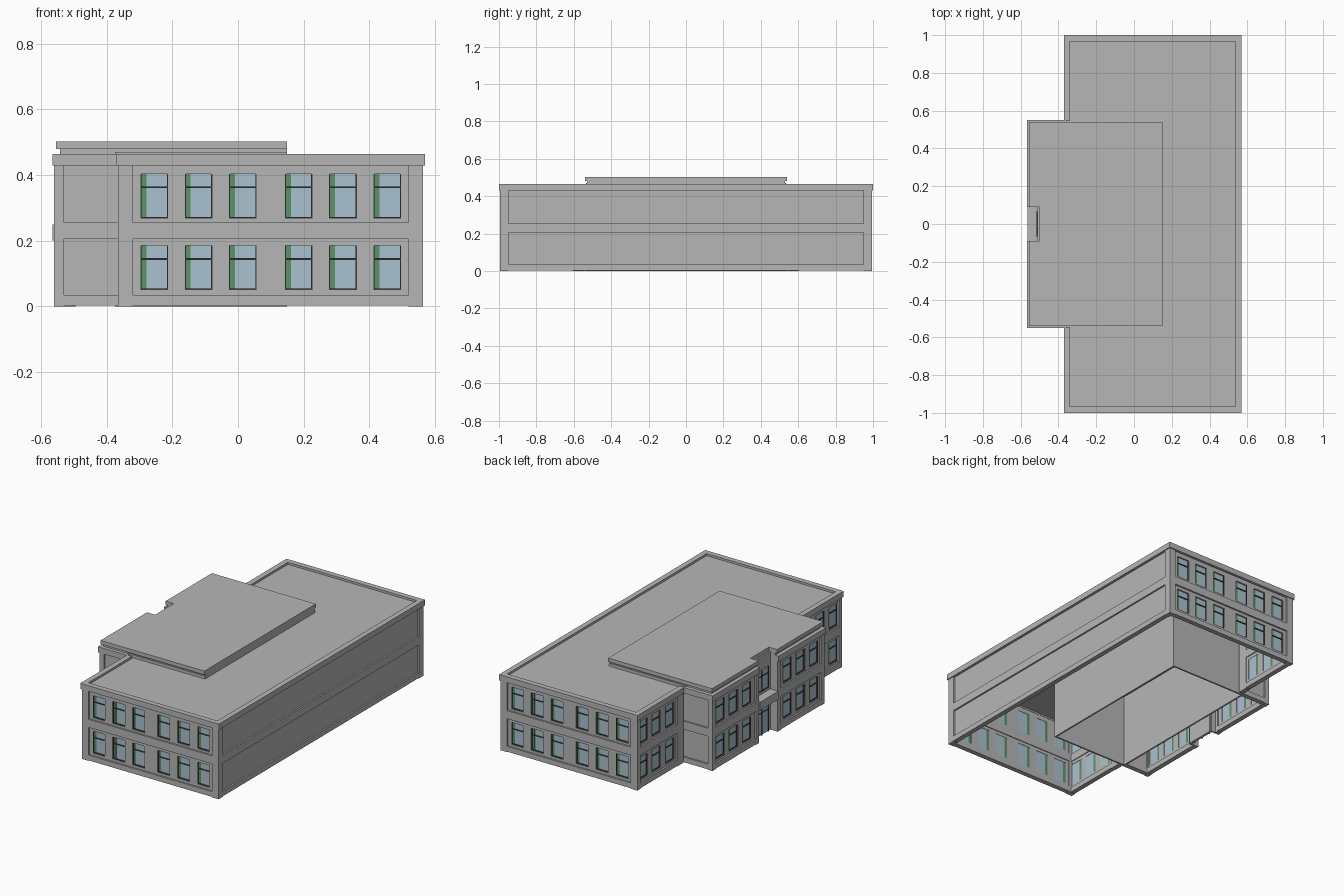
import bpy, bmesh, math
from mathutils import Matrix, Vector

if "Cube" in bpy.data.objects:
    bpy.data.objects.remove(bpy.data.objects["Cube"])


def material(name, rgb):
    m = bpy.data.materials.new(name)
    m.diffuse_color = (*rgb, 1)
    m.use_nodes = True
    m.node_tree.nodes["Principled BSDF"].inputs["Base Color"].default_value = m.diffuse_color
    return m


WALL = material("wall grey", (0.47, 0.47, 0.47))
GLASS = material("window blue", (0.40, 0.54, 0.63))
GREEN = material("curtain green", (0.11, 0.29, 0.14))
DARK = material("frame dark grey", (0.05, 0.05, 0.05))


def finish(name, bm, mat):
    me = bpy.data.meshes.new(name)
    bmesh.ops.recalc_face_normals(bm, faces=bm.faces)
    bm.to_mesh(me)
    bm.free()
    me.materials.append(mat)
    ob = bpy.data.objects.new(name, me)
    bpy.context.collection.objects.link(ob)
    return ob


def boxes(name, items, mat, frame=Matrix()):
    """Join boxes given as (x0, x1, y0, y1, z0, z1) into one object."""
    if not items:
        return
    bm = bmesh.new()
    for x0, x1, y0, y1, z0, z1 in items:
        loc = Vector(((x0 + x1) / 2, (y0 + y1) / 2, (z0 + z1) / 2))
        m = frame @ Matrix.Translation(loc) @ Matrix.Diagonal((x1 - x0, y1 - y0, z1 - z0, 1))
        bmesh.ops.create_cube(bm, size=1, matrix=m)
    finish(name, bm, mat)


def prism(name, pts, z0, z1, mat):
    bm = bmesh.new()
    f = bm.faces.new([bm.verts.new((x, y, z0)) for x, y in pts])
    r = bmesh.ops.extrude_face_region(bm, geom=[f])
    bmesh.ops.translate(bm, vec=(0, 0, z1 - z0),
                        verts=[v for v in r["geom"] if isinstance(v, bmesh.types.BMVert)])
    finish(name, bm, mat)


FLOORS = [(0.035, 0.205), (0.255, 0.43)]     # recessed panel heights
WINDOWS = [(0.05, 0.185), (0.268, 0.403)]    # window heights
HALF = 0.042


def facade(name, angle, d, u0, u1, ml, mr, centres=(), cl=0.0, cr=0.0):
    """Wall seen from outside: u runs right, d is the outer plane distance.
    ml / mr are pilaster widths, cl / cr lengthen the cornice."""
    frame = Matrix.Rotation(math.radians(angle), 4, 'Z')
    wall, glass, green, dark = [], [], [], []

    def add(lst, a, b, out, depth, z0, z1):
        lst.append((a, b, -(d + out), -(d + out) + depth, z0, z1))

    p0, p1 = u0 + ml, u1 - mr
    # pilasters, bands and cornice
    if ml:
        add(wall, u0, p0, 0, 0.03, 0, 0.43)
    if mr:
        add(wall, p1, u1, 0, 0.03, 0, 0.43)
    add(wall, p0, p1, 0, 0.03, 0.205, 0.255)
    add(wall, p0, p1, 0, 0.03, 0.003, 0.035)
    add(wall, u0 - cl, u1 + cr, 0.006, 0.033, 0.43, 0.465)
    # recessed panels with window openings
    for (z0, z1), (w0, w1) in zip(FLOORS, WINDOWS):
        if not centres:
            add(wall, p0, p1, -0.01, 0.015, z0, z1)
            continue
        add(wall, p0, p1, -0.01, 0.015, z0, w0)
        add(wall, p0, p1, -0.01, 0.015, w1, z1)
        edge = p0
        for c in sorted(centres):
            a, b = c - HALF, c + HALF
            add(wall, edge, a, -0.01, 0.015, w0, w1)
            edge = b
            add(glass, a + 0.018, b, -0.019, 0.004, w0, w1)
            add(green, a, a + 0.018, -0.018, 0.005, w0, w1)
            t = w0 + 0.092
            for q0, q1, y0, y1 in ((a, b, w0, w0 + 0.005), (a, b, t, t + 0.005),
                                   (a, a + 0.003, w0, w1), (b - 0.004, b, w0, w1)):
                add(dark, q0, q1, -0.013, 0.005, y0, y1)
        add(wall, edge, p1, -0.01, 0.015, w0, w1)
    boxes(name + "_wall", wall, WALL, frame)
    boxes(name + "_glass", glass, GLASS, frame)
    boxes(name + "_curtains", green, GREEN, frame)
    boxes(name + "_window_frames", dark, DARK, frame)


# main block end walls
ends = [-0.255, -0.12, 0.015, 0.185, 0.32, 0.455]
facade("front_end", 0, 0.994, -0.365, 0.564, 0.045, 0.044, ends, 0.006, 0.006)
facade("back_end", 180, 0.994, -0.564, 0.365, 0.044, 0.045, [-c for c in ends], 0.006, 0.006)
# long blank wall
facade("long_side", 90, 0.564, -0.994, 0.994, 0.045, 0.045)
# flanks beside the wing
flank = [0.665, 0.795, 0.92]
facade("flank_front", -90, 0.365, 0.545, 0.994, 0.06, 0.03, flank)
facade("flank_back", -90, 0.365, -0.994, -0.545, 0.03, 0.06, [-c for c in flank])

# wing: side walls, then facade halves either side of the entrance
facade("wing_side_front", 0, 0.544, -0.56, -0.365, 0.03, 0, (), 0.006, 0)
facade("wing_side_back", 180, 0.544, 0.365, 0.56, 0, 0.03, (), 0, 0.006)
wing = [0.195, 0.325, 0.455]
facade("wing_face_front", -90, 0.56, 0.09, 0.544, 0.03, 0.035, wing)
facade("wing_face_back", -90, 0.56, -0.544, -0.09, 0.035, 0.03, [-c for c in wing])

# entrance recess with balcony ledge
boxes("entrance_recess", [(-0.56, -0.50, 0.09, 0.10, 0, 0.465),
                          (-0.56, -0.50, -0.10, -0.09, 0, 0.465),
                          (-0.51, -0.495, -0.09, 0.09, 0, 0.48)], WALL)
boxes("balcony_ledge", [(-0.565, -0.50, -0.09, 0.09, 0.20, 0.25)], WALL)
boxes("entrance_glass", [(-0.514, -0.51, -0.065, 0.065, 0.005, 0.175),
                         (-0.514, -0.51, -0.065, 0.065, 0.27, 0.40)], GLASS)
bars = [(-0.517, -0.51, y - 0.003, y + 0.003, z0, z1)
        for y in (-0.065, 0, 0.065) for z0, z1 in ((0, 0.175), (0.27, 0.40))]
bars += [(-0.517, -0.51, -0.065, 0.065, z, z + 0.005) for z in (0.135, 0.172, 0.27, 0.36)]
boxes("entrance_frames", bars, DARK)

# main roof deck around the hollow core
boxes("roof_deck", [(-0.36, 0.545, -0.975, -0.53, 0.44, 0.452),
                    (-0.36, 0.545, 0.53, 0.975, 0.44, 0.452),
                    (0.145, 0.545, -0.53, 0.53, 0.44, 0.452)], WALL)
# inner core walls, open at the bottom
boxes("core_walls", [(0.14, 0.15, -0.535, 0.535, 0, 0.47),
                     (-0.375, -0.365, -0.535, 0.535, 0, 0.47),
                     (-0.37, 0.15, 0.525, 0.535, 0, 0.47),
                     (-0.37, 0.15, -0.535, -0.525, 0, 0.47)], WALL)


# raised roof slab with entrance notch, on a slightly smaller base
def slab(name, inset, z0, z1):
    x, y, n = -0.555 + inset, 0.54 - inset, 0.09
    prism(name, [(x, -y), (0.15, -y), (0.15, y), (x, y), (x, n), (-0.50, n),
                 (-0.50, -n), (x, -n)], z0, z1, WALL)


slab("raised_roof_base", 0.012, 0.452, 0.48)
slab("raised_roof_slab", 0.0, 0.48, 0.503)
